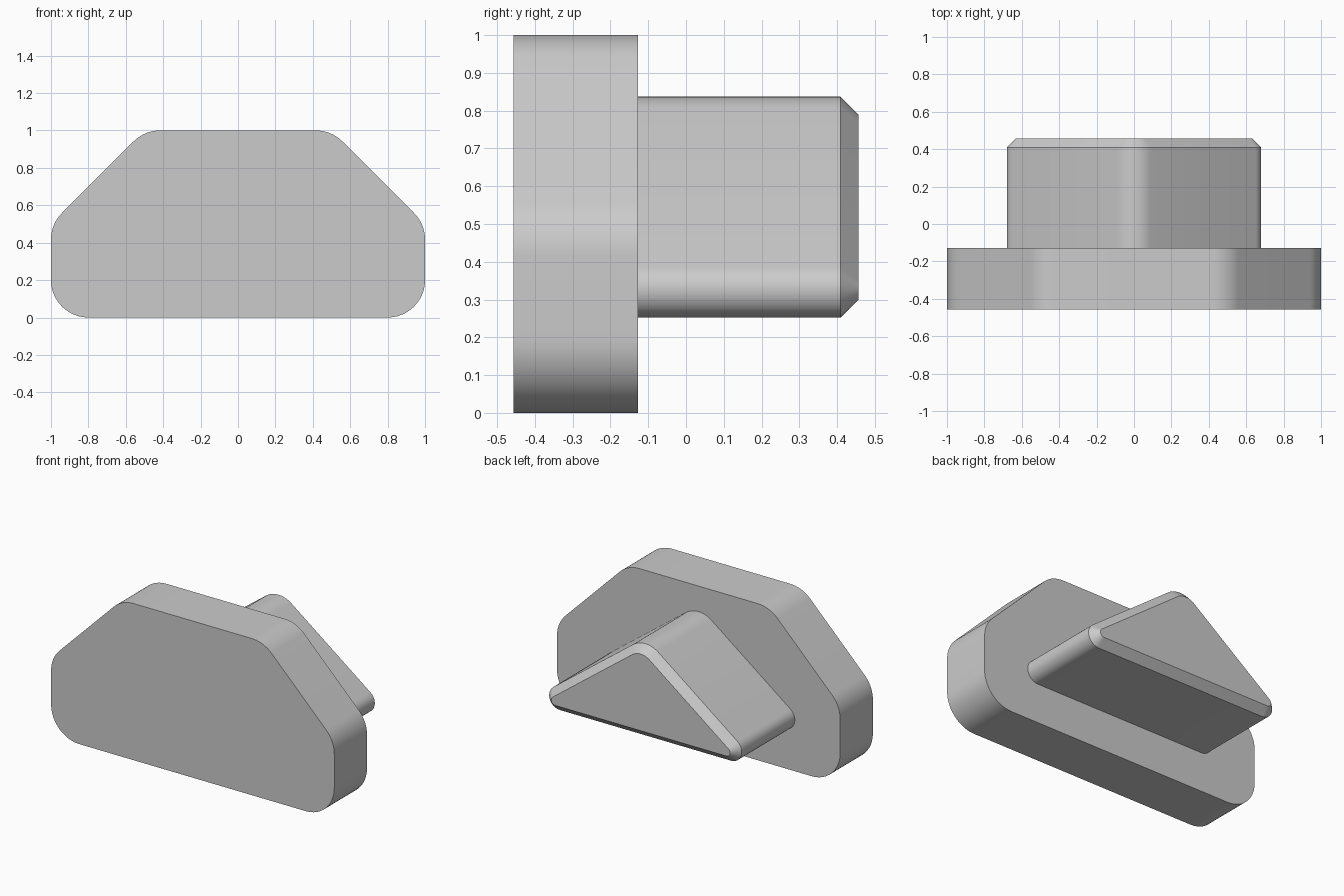
import bpy, bmesh
from math import acos, atan2, cos, sin, hypot, pi, radians

cube = bpy.data.objects.get("Cube")
if cube:
    bpy.data.objects.remove(cube, do_unlink=True)

# Material
GREY = (0.6, 0.6, 0.6, 1)
grey = bpy.data.materials.new("plain grey")
grey.use_nodes = True
grey.diffuse_color = GREY
grey.node_tree.nodes["Principled BSDF"].inputs["Base Color"].default_value = GREY


def outline(corners, inset, steps=12):
    """Rounded outline wrapped round corner circles (x, z, radius), anticlockwise."""
    normals = []
    for (x0, z0, r0), (x1, z1, r1) in zip(corners, corners[1:] + corners[:1]):
        dx, dz = x1 - x0, z1 - z0
        normals.append(atan2(dz, dx) - acos((r0 - r1) / hypot(dx, dz)))
    points = []
    for i, (x, z, r) in enumerate(corners):
        start = normals[i - 1]
        sweep = (normals[i] - start) % (2 * pi)
        for k in range(steps + 1):
            a = start + sweep * k / steps
            points.append((x + (r - inset) * cos(a), z + (r - inset) * sin(a)))
    return points


def prism(name, corners, stations):
    """Loft the outline along y through (y, inset) stations and cap both ends."""
    bm = bmesh.new()
    rings = [[bm.verts.new((x, y, z)) for x, z in outline(corners, inset)]
             for y, inset in stations]
    for a, b in zip(rings, rings[1:]):
        for i in range(len(a)):
            bm.faces.new((a[i - 1], a[i], b[i], b[i - 1]))
    bm.faces.new(rings[0])
    bm.faces.new(rings[-1])
    bmesh.ops.recalc_face_normals(bm, faces=bm.faces)
    mesh = bpy.data.meshes.new(name)
    bm.to_mesh(mesh)
    bm.free()
    mesh.materials.append(grey)
    obj = bpy.data.objects.new(name, mesh)
    bpy.context.collection.objects.link(obj)
    bpy.ops.object.select_all(action='DESELECT')
    obj.select_set(True)
    bpy.context.view_layer.objects.active = obj
    bpy.ops.object.shade_smooth_by_angle(angle=radians(30))
    return obj


FRONT, JOINT, BACK, CHAMFER = -0.457, -0.127, 0.457, 0.048

# Front plate: rectangle with sloped shoulders and rounded corners
R = 0.2
right_half = [(0.8, R, R), (0.8, 0.417, R), (0.417, 0.8, R)]
left_half = [(-x, z, r) for x, z, r in reversed(right_half)]
prism("front_plate", right_half + left_half, [(FRONT, 0), (JOINT, 0)])

# Triangular peg with a chamfered rear end
prism("triangular_peg",
      [(-0.605, 0.327, 0.075), (0.605, 0.327, 0.075), (0, 0.687, 0.15)],
      [(JOINT, 0), (BACK - CHAMFER, 0), (BACK, CHAMFER)])
